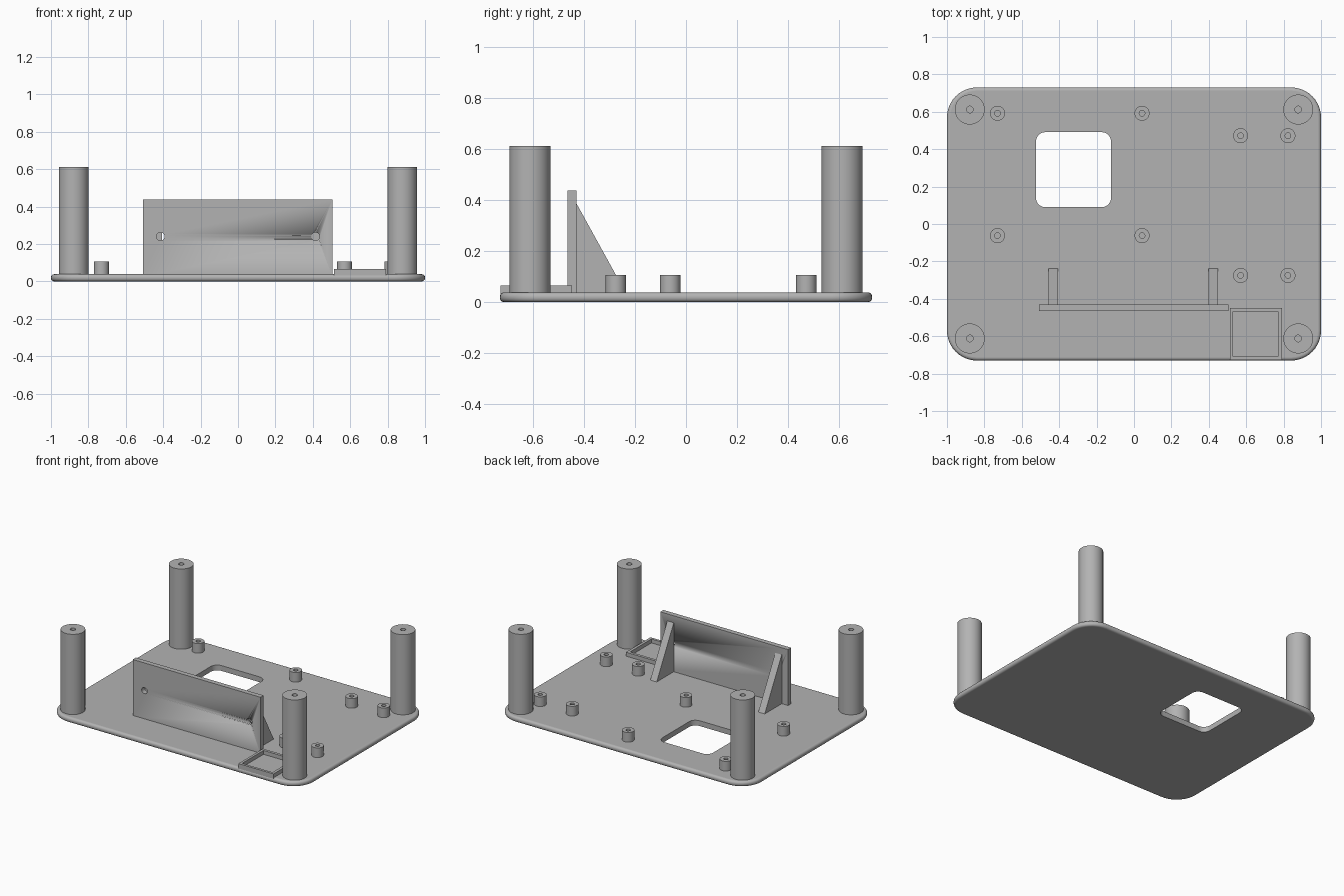
import bpy, bmesh
from math import sin, cos, pi, radians

cube = bpy.data.objects.get("Cube")
if cube:
    bpy.data.objects.remove(cube, do_unlink=True)

grey = bpy.data.materials.new("plain grey")
grey.use_nodes = True
colour = (0.45, 0.45, 0.45, 1)
grey.diffuse_color = colour
grey.node_tree.nodes["Principled BSDF"].inputs["Base Color"].default_value = colour

BASE_TOP = 0.038


def finish(name, bm):
    """Turn a bmesh into a named, shaded object."""
    bmesh.ops.recalc_face_normals(bm, faces=bm.faces)
    mesh = bpy.data.meshes.new(name)
    bm.to_mesh(mesh)
    bm.free()
    mesh.materials.append(grey)
    obj = bpy.data.objects.new(name, mesh)
    bpy.context.collection.objects.link(obj)
    bpy.ops.object.select_all(action="DESELECT")
    obj.select_set(True)
    bpy.context.view_layer.objects.active = obj
    bpy.ops.object.shade_smooth_by_angle(angle=radians(35))
    # Level faces stay flat beside rounded edges
    for poly in mesh.polygons:
        if abs(poly.normal.z) > 0.999:
            poly.use_smooth = False
    return obj


def rounded_rect(x0, x1, y0, y1, r, z, steps=10):
    corners = [(x1 - r, y1 - r), (x0 + r, y1 - r), (x0 + r, y0 + r), (x1 - r, y0 + r)]
    return [(cx + r * cos((q + i / steps) * pi / 2), cy + r * sin((q + i / steps) * pi / 2), z)
            for q, (cx, cy) in enumerate(corners) for i in range(steps + 1)]


def rect(x0, x1, y0, y1, z):
    return [(x1, y1, z), (x0, y1, z), (x0, y0, z), (x1, y0, z)]


def circle(x, y, r, z, n=40):
    return [(x + r * cos(2 * pi * i / n), y + r * sin(2 * pi * i / n), z) for i in range(n)]


def loft(name, rings, closed=False):
    """Skin a stack of matching rings; close it into a loop or cap the ends."""
    bm = bmesh.new()
    loops = [[bm.verts.new(p) for p in ring] for ring in rings]
    pairs = list(zip(loops, loops[1:]))
    if closed:
        pairs.append((loops[-1], loops[0]))
    else:
        bm.faces.new(loops[0])
        bm.faces.new(loops[-1])
    for a, b in pairs:
        for i in range(len(a)):
            j = (i + 1) % len(a)
            bm.faces.new((a[i], a[j], b[j], b[i]))
    return finish(name, bm)


def box(name, x0, x1, y0, y1, z0, z1):
    return loft(name, [rect(x0, x1, y0, y1, z0), rect(x0, x1, y0, y1, z1)])


def post(name, x, y, r, hole, top, floor):
    """Round post with a blind screw hole in its top."""
    loft(name, [circle(x, y, r, BASE_TOP - 0.01), circle(x, y, r, top),
                circle(x, y, hole, top), circle(x, y, hole, floor)])


# Base plate with rounded rim and a window
rim = 0.017
rings = []
for zc, start in ((rim, -pi / 2), (BASE_TOP - rim, 0)):
    for i in range(6):
        a = start + i / 5 * pi / 2
        inset = rim * (1 - cos(a))
        rings.append(rounded_rect(-1 + inset, 1 - inset, -0.73 + inset, 0.73 - inset,
                                  0.16 - inset, zc + rim * sin(a)))
for z in (BASE_TOP, 0):
    rings.append(rounded_rect(-0.524, -0.123, 0.09, 0.491, 0.05, z))
loft("base_plate", rings, closed=True)

# Tall corner pillars
for sx, side in ((-1, "right"), (1, "left")):
    for sy, end in ((-1, "front"), (1, "back")):
        post(f"{end}_{side}_pillar", sx * 0.878, sy * 0.612, 0.08, 0.018, 0.612, 0.4)

# Two groups of four short board standoffs
for group, xs, ys in (("large_board", (-0.73, 0.043), (-0.062, 0.592)),
                      ("small_board", (0.57, 0.823), (-0.275, 0.472))):
    for x in xs:
        for y in ys:
            post(f"{group}_standoff", x, y, 0.04, 0.015, 0.107, BASE_TOP + 0.004)

# Upright panel with two screw holes
panel = box("upright_panel", -0.507, 0.504, -0.465, -0.43, BASE_TOP - 0.01, 0.438)
for x in (-0.415, 0.414):
    cutter = loft("hole_cutter", [[(px, y, pz) for px, pz, _ in circle(x, 0.24, 0.022, 0)]
                                  for y in (-0.6, -0.3)])
    cutter.hide_render = True
    mod = panel.modifiers.new("hole", "BOOLEAN")
    mod.operation = "DIFFERENCE"
    mod.solver = "EXACT"
    mod.object = cutter
    bpy.context.view_layer.objects.active = panel
    bpy.ops.object.modifier_apply(modifier=mod.name)
    bpy.data.objects.remove(cutter, do_unlink=True)

# Triangular braces behind the panel
for name, x in (("right_brace", -0.457), ("left_brace", 0.398)):
    side = [(-0.43, BASE_TOP), (-0.237, BASE_TOP), (-0.43, 0.388)]
    loft(name, [[(px, y, z) for y, z in side] for px in (x, x + 0.051)])

# Low square frame at the front edge
outer = (0.512, 0.79, -0.727, -0.448)
inner = (0.53, 0.77, -0.709, -0.468)
loft("square_frame", [rect(*outer, 0.03), rect(*outer, 0.066),
                      rect(*inner, 0.066), rect(*inner, 0.03)], closed=True)
